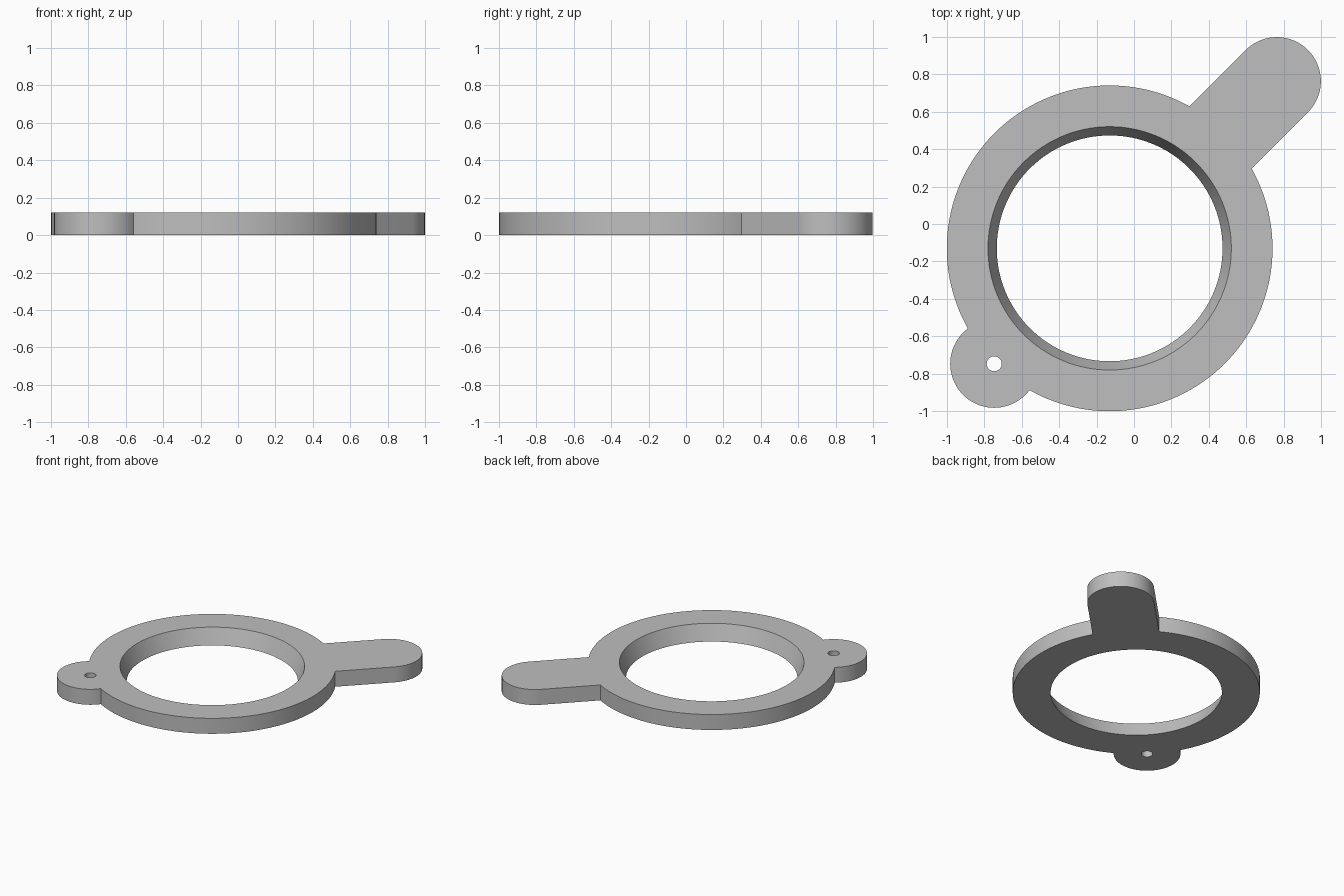
import bpy, bmesh, math
from mathutils import Matrix, Vector

if "Cube" in bpy.data.objects:
    bpy.data.objects.remove(bpy.data.objects["Cube"], do_unlink=True)

THICK = 0.12
RING_R, TAB_R = 0.87, 0.235
HOLE_TOP, HOLE_BOTTOM, PIN_R = 0.65, 0.603, 0.04
HANDLE_X, LUG_X = 1.263, -0.872      # tab centres along the diagonal axis
CENTRE = Vector((-0.13, -0.13, 0))


def arc(cx, r, start, end, n):
    """Points of an arc centred on the diagonal axis, both ends included."""
    angles = [start + (end - start) * i / n for i in range(n + 1)]
    return [(cx + r * math.cos(a), r * math.sin(a)) for a in angles]


def circle(cx, r, n):
    return arc(cx, r, 0, math.tau, n)[:-1]


# Outline: handle end, ring side, lug, other ring side
root = math.asin(TAB_R / RING_R)                      # handle meets ring
neck = math.pi - 2 * math.asin(TAB_R / 2 / RING_R)    # lug meets ring
nx, ny = RING_R * math.cos(neck), RING_R * math.sin(neck)
lug = math.atan2(ny, nx - LUG_X)
side = arc(0, RING_R, root, neck, 64)
outline = (arc(HANDLE_X, TAB_R, -math.pi / 2, math.pi / 2, 40) + side
           + arc(LUG_X, TAB_R, lug, math.tau - lug, 48)[1:-1]
           + [(x, -y) for x, y in reversed(side)])

# Each loop has a lower and an upper shape; the main hole tapers
loops = [(outline, outline),
         (circle(0, HOLE_BOTTOM, 128), circle(0, HOLE_TOP, 128)),
         (circle(LUG_X, PIN_R, 32), circle(LUG_X, PIN_R, 32))]

bm = bmesh.new()
rims = ([], [])
for shapes in loops:
    rows = []
    for level, points in enumerate(shapes):
        row = [bm.verts.new((x, y, level * THICK)) for x, y in points]
        rims[level].extend(bm.edges.new((v, row[i - 1])) for i, v in enumerate(row))
        rows.append(row)
    low, high = rows
    for i in range(len(low)):
        bm.faces.new((low[i - 1], low[i], high[i], high[i - 1]))

# Flat top and underside with both holes left open
for rim, z in zip(rims, (-1, 1)):
    bmesh.ops.triangle_fill(bm, edges=rim, use_beauty=True, normal=(0, 0, z))
bmesh.ops.recalc_face_normals(bm, faces=bm.faces)
bm.transform(Matrix.Translation(CENTRE) @ Matrix.Rotation(math.pi / 4, 4, "Z"))

mesh = bpy.data.meshes.new("ring_plate")
bm.to_mesh(mesh)
bm.free()
plate = bpy.data.objects.new("ring_plate", mesh)
bpy.context.collection.objects.link(plate)

# Plain grey finish
grey = bpy.data.materials.new("plain_grey")
grey.use_nodes = True
grey.diffuse_color = (0.52, 0.52, 0.52, 1)
grey.node_tree.nodes["Principled BSDF"].inputs["Base Color"].default_value = grey.diffuse_color
mesh.materials.append(grey)

bpy.context.view_layer.objects.active = plate
plate.select_set(True)
bpy.ops.object.shade_smooth_by_angle(angle=math.radians(30))
